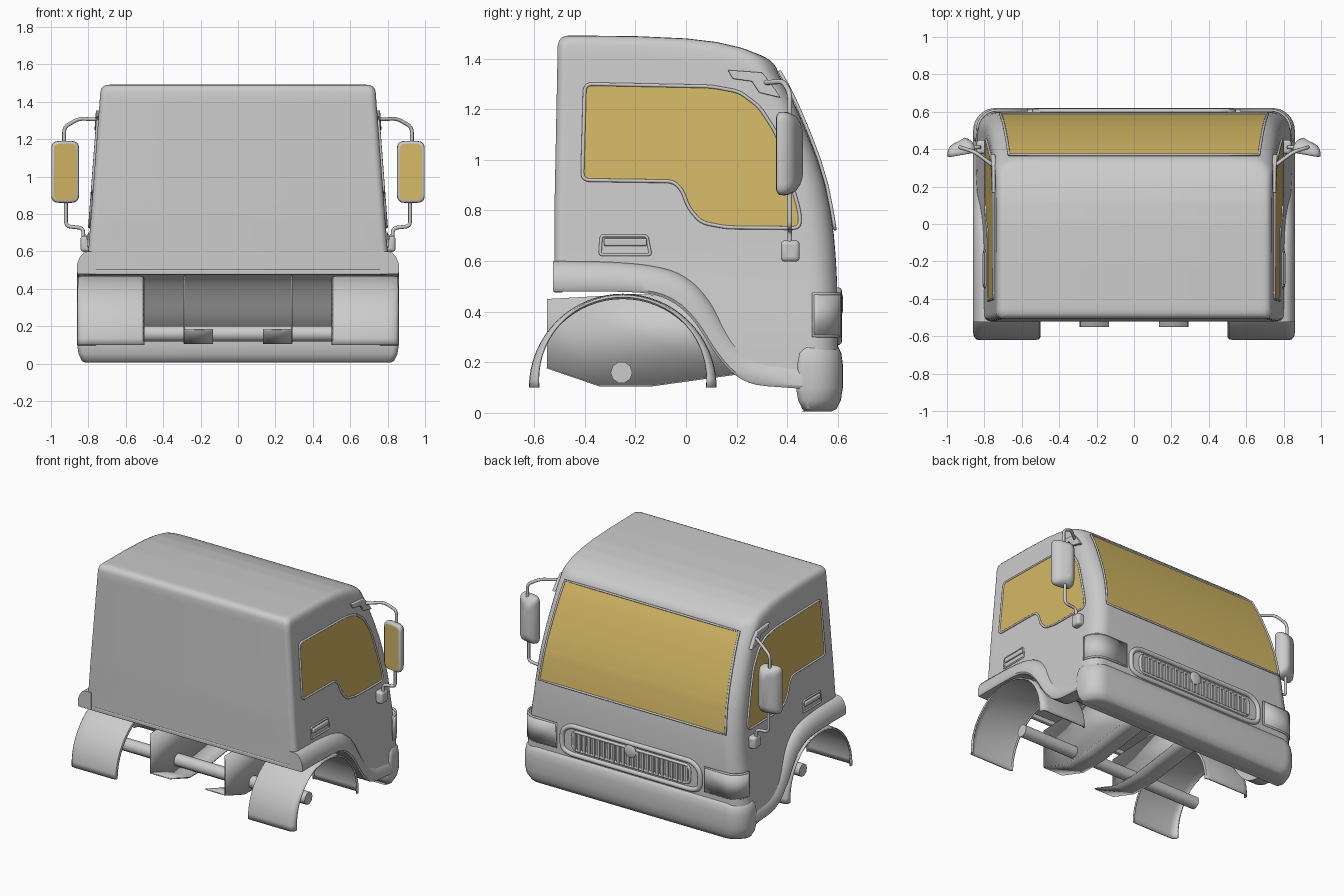
import bpy, bmesh, math
from mathutils import Vector

if "Cube" in bpy.data.objects:
    bpy.data.objects.remove(bpy.data.objects["Cube"])

glass = bpy.data.materials.new("yellow_glass")
glass.diffuse_color = (0.66, 0.48, 0.13, 1)
glass.use_nodes = True
glass.node_tree.nodes["Principled BSDF"].inputs["Base Color"].default_value = glass.diffuse_color
lerp = lambda a, b, t: a + (b - a) * t


def table(tab, v):
    """Linear interpolation in a list of (key, value)."""
    if v <= tab[0][0]:
        return tab[0][1]
    for (a, p), (b, q) in zip(tab, tab[1:]):
        if v <= b:
            return lerp(p, q, (v - a) / (b - a))
    return tab[-1][1]


def mesh(name, verts, faces, mat=None, mirror=False, bevel=0, solid=0, angle=35):
    me = bpy.data.meshes.new(name)
    me.from_pydata(verts, [], faces)
    bm = bmesh.new()
    bm.from_mesh(me)
    bmesh.ops.recalc_face_normals(bm, faces=bm.faces)
    bm.to_mesh(me)
    bm.free()
    me.polygons.foreach_set("use_smooth", [True] * len(me.polygons))
    me.set_sharp_from_angle(angle=math.radians(angle))
    ob = bpy.data.objects.new(name, me)
    bpy.context.collection.objects.link(ob)
    if mat:
        me.materials.append(mat)
    if solid:
        m = ob.modifiers.new("solid", 'SOLIDIFY')
        m.thickness, m.offset = solid, 0
    if bevel:
        m = ob.modifiers.new("bevel", 'BEVEL')
        m.width, m.segments = bevel, 4
    if mirror:
        ob.modifiers.new("mirror", 'MIRROR')
    return ob


def sheet(name, rows, close=False, caps=False, **kw):
    """Skin rows of points; optionally close each row and cap both ends."""
    n = len(rows[0])
    faces = [(r * n + i, r * n + (i + 1) % n, (r + 1) * n + (i + 1) % n, (r + 1) * n + i)
             for r in range(len(rows) - 1) for i in range(n if close else n - 1)]
    if caps:
        faces += [tuple(range(n)), tuple(range((len(rows) - 1) * n, len(rows) * n))]
    return mesh(name, [p for r in rows for p in r], faces, **kw)


def shell(name, halves, **kw):
    """Symmetric closed loft from right-half rings, capped by left-right strips."""
    m = len(halves[0])
    n, verts, faces = 2 * m, [], []
    for h in halves:
        verts += h + [(-x, y, z) for x, y, z in reversed(h)]
    for r in range(len(halves) - 1):
        faces += [(r * n + i, r * n + (i + 1) % n, (r + 1) * n + (i + 1) % n, (r + 1) * n + i) for i in range(n)]
    for b in (0, (len(halves) - 1) * n):
        faces += [(b + i, b + i + 1, b + n - 2 - i, b + n - 1 - i) for i in range(m - 1)]
    return mesh(name, verts, faces, **kw)


def box(name, c, s, bevel=0.01, **kw):
    v = [(c[0] + i * s[0] / 2, c[1] + j * s[1] / 2, c[2] + k * s[2] / 2)
         for i in (-1, 1) for j in (-1, 1) for k in (-1, 1)]
    f = [(0, 1, 3, 2), (4, 6, 7, 5), (0, 4, 5, 1), (2, 3, 7, 6), (0, 2, 6, 4), (1, 5, 7, 3)]
    return mesh(name, v, f, bevel=bevel, **kw)


def tube(name, pts, r, cyclic=False, sides=(1, -1)):
    for s in sides:
        cu = bpy.data.curves.new(name, 'CURVE')
        cu.dimensions, cu.bevel_depth, cu.bevel_resolution, cu.use_fill_caps = '3D', r, 3, True
        sp = cu.splines.new('POLY')
        sp.points.add(len(pts) - 1)
        for p, q in zip(sp.points, pts):
            p.co = (s * q[0], q[1], q[2], 1)
        sp.use_cyclic_u = cyclic
        bpy.context.collection.objects.link(bpy.data.objects.new(name, cu))


def rounded(pts, r, cyclic=True, n=5):
    """Replace the corners of a path by small arcs."""
    P, out = [Vector(p) for p in pts], []
    for i, p in enumerate(P):
        if not cyclic and i in (0, len(P) - 1):
            out.append(p)
            continue
        a, b = P[i - 1] - p, P[(i + 1) % len(P)] - p
        a = p + a.normalized() * min(r, a.length * .45)
        b = p + b.normalized() * min(r, b.length * .45)
        out += [a.lerp(p, k / n).lerp(p.lerp(b, k / n), k / n) for k in range(n + 1)]
    return out


def outline(yb, yf, rb, rf, n=34):
    """Right half of a plan outline as (inset from side, y), back to front."""
    q = [math.pi / 2 * k / 8 for k in range(9)]
    back = [(rb * (1 - math.sin(a)), yb + rb * (1 - math.cos(a))) for a in q]
    side = [(0, lerp(yb + rb, yf - rf, k / n)) for k in range(1, n)]
    return back + side + [(rf * (1 - math.cos(a)), yf - rf * (1 - math.sin(a))) for a in q]


# Cab shape: half width and front position by height, roof and sill height by y
width = lambda z: table([(0, .86), (.3, .84), (.6, .80), (1.5, .7325)], z)
front = lambda z: table([(.27, .6), (.55, .597), (.72, .583), (.8, .57), (.9, .55), (1.0, .52),
                         (1.1, .482), (1.2, .44), (1.28, .402), (1.345, .365)], z)
roof = lambda y: table([(-.5, 1.492), (-.2, 1.489), (0, 1.48), (.12, 1.466), (.22, 1.443), (.3, 1.412), (.36, 1.38)], y)
sill = lambda y: table([(-.1, .5), (-.03, .48), (.03, .44), (.1, .35), (.17, .24), (.25, .16), (.32, .13), (.44, .12)], y)
RB, RF = .035, .1

# Cab body
rings = []
base = outline(-.52, .6, RB, RF)
top = outline(-.507, .365, RB, RF)
for k in range(7):
    t = k / 7
    zs = [lerp(sill(b[1]), .8, t) for b in base]
    o = outline(-.52, front(lerp(.12, .8, t)), RB, RF)
    rings.append([(width(z) - d, y, z) for (d, y), z in zip(o, zs)])
for k in range(15):
    t = k / 14
    zs = [lerp(.8, roof(b[1]) - .04, t) for b in top]
    o = outline(lerp(-.52, -.507, t), front(lerp(.8, 1.345, t)), RB, RF)
    rings.append([(width(z) - d, y, z) for (d, y), z in zip(o, zs)])
for e, dz in ((.005, .022), (.015, .009), (.03, .002), (.05, 0)):
    o = outline(-.507 + e, .365 - e, RB, RF)
    rings.append([(width(1.46) - e - d, y, roof(y) - dz) for d, y in o])
shell("cab_body", rings, angle=40)

# Windscreen with its seal
rows = []
for k in range(25):
    z = lerp(.725, 1.345, k / 24)
    a = width(z) - RF + .025
    rows.append([(a * i / 4, front(z) + .006, z + .002) for i in range(-4, 5)])
sheet("windscreen", rows, mat=glass)
tube("windscreen_seal", [r[0] for r in rows] + rows[-1][1:] + [r[-1] for r in rows[-2::-1]] + rows[0][-2:0:-1],
     .007, True, sides=(1,))

# Side windows with seals
win = [(-.40, 1.3), (-.41, .92), (-.05, .915), (-.015, .88), (.01, .81), (.06, .752), (.16, .733), (.45, .73),
       (.45, .79), (.40, .97), (.355, 1.11), (.29, 1.21), (.21, 1.27), (.1, 1.29)]
win = [(p.x, p.y) for p in rounded(win, .03)]
pane = [(width(z) + .004, y, z) for y, z in win]
mesh("side_window", pane, [tuple(range(len(pane)))], mat=glass, mirror=True)
tube("side_window_seal", pane, .007, True)

# Flared wheel arch trim along the sill
upper = [(-.525, .6), (-.3, .597), (-.15, .585), (-.04, .56), (.04, .51), (.1, .44), (.16, .34), (.22, .26), (.3, .222), (.46, .205)]
lower = [(-.525, .48), (-.3, .48), (-.16, .475), (-.08, .455), (-.01, .41), (.05, .34), (.11, .24), (.18, .155), (.26, .11), (.46, .095)]
sect = [(.76, 0), (.805, 0), (.825, .06), (.845, .25), (.86, .55), (.862, .9), (.855, 1), (.76, 1)]
path = list(zip(rounded([(*p, 0) for p in upper], .06, False, 3), rounded([(*p, 0) for p in lower], .06, False, 3)))
rows = [[(x, *u.lerp(l, t).xy) for x, t in sect] for u, l in path]
sheet("arch_trim", rows, close=True, caps=True, mirror=True)
box("rear_sill", (0, -.505, .49), (1.6, .035, .03), bevel=.008)

# Mudguards over the wheels
rows = []
for k in range(33):
    a = math.pi * k / 32
    lip = .33 + .032 * math.sin(a)
    rows.append([(x, -.25 + r * math.cos(a), .1 + r * math.sin(a)) for x, r in
                 ((.505, .352), (.51, .362), (.53, .366), (.81, .366), (.84, .364), (.852, lip * .4 + .216), (.855, lip))])
sheet("mudguard", rows, mirror=True, solid=.01, angle=50)

# Chassis rails: upright web plus bottom flange
rail = [(-.55, .18), (-.34, .108), (-.14, .108), (.2, .155), (.4, .2)]
web = [(.287, y, z) for y, z in rail + [(.2, .45), (-.2, .47), (-.55, .45)]]
mesh("chassis_web", web, [tuple(range(len(web)))], mirror=True, solid=.008)
sheet("chassis_flange", [[(.135, y, z), (.29, y, z)] for y, z in rail], mirror=True, solid=.008)
tube("axle", [(-.72, -.255, .16), (.72, -.255, .16)], .043, sides=(1,))

# Front bumper: lower centre with raised ends
rings = []
for z, e in ((.005, .045), (.015, .025), (.05, .008), (.1, 0), (.19, 0), (.235, .006), (.26, .018), (.27, .035)):
    o = outline(.435 + e, .62 - e, .03, .12, 4)
    rings.append([(.86 - e - d, y, z if abs(.86 - e - d) > .5 else min(z, .2)) for d, y in o])
shell("bumper", rings, angle=50)

# Headlamps wrapping round the corners
w, yf = width(.38) + .008, .608
arc = [(w - d, y) for d, y in outline(-.5, yf, RB, .105)[-9:]] + [(.57, yf)]
sheet("headlamp", [[(x, y, z) for x, y in arc] for z in (.305, .47)], mirror=True, solid=.012)
tube("headlamp_rim", [(x, y, .305) for x, y in arc] + [(x, y, .47) for x, y in reversed(arc)], .007, True)
tube("headlamp_divider", [(.745, .602, .305), (.745, .602, .47)], .006)

# Grille: frame, upright slats and a plain round boss
frame = rounded([(-.53, .6, .31), (-.47, .6, .285), (.47, .6, .285), (.53, .6, .31), (.53, .6, .43),
                 (.47, .6, .48), (-.47, .6, .48), (-.53, .6, .43)], .04)
tube("grille_frame", frame, .017, True, sides=(1,))
inner = rounded([(-.45, .6, .32), (.45, .6, .32), (.45, .6, .445), (-.45, .6, .445)], .04)
tube("grille_inner_frame", inner, .01, True, sides=(1,))
for i in range(24):
    box("grille_slat", (lerp(-.43, .43, i / 23), .603, .382), (.018, .02, .12), bevel=0)
rows = [[(r * math.cos(a * math.pi / 12), y, .43 + r * math.sin(a * math.pi / 12)) for a in range(24)]
        for r, y in ((.045, .595), (.045, .613), (.035, .619), (.015, .621))]
sheet("grille_boss", rows, close=True, caps=True)

# Door handles
hx = width(.66)
handle = rounded([(width(z) + .002, y, z) for y, z in ((-.34, .625), (-.14, .625), (-.155, .70), (-.335, .70))], .012)
tube("handle_surround", handle, .006, True)
box("door_handle", (hx + .005, -.24, .675), (.018, .17, .03), bevel=.006, mirror=True)

# Mirrors: upper plate, arms, foot, housing and glass
plate = [(.165, 1.355), (.3, 1.345), (.33, 1.31), (.375, 1.245), (.29, 1.265), (.26, 1.31), (.185, 1.32)]
rows = [[(width(z) + d, y, z) for y, z in plate] for d in (-.01, .016)]
sheet("mirror_plate", rows, close=True, caps=True, mirror=True, bevel=.005)
tube("mirror_upper_arm", rounded([(.75, .31, 1.305), (.85, .385, 1.31), (.93, .41, 1.265), (.93, .41, 1.15)], .03, False), .01)
tube("mirror_lower_arm", rounded([(.92, .41, .9), (.92, .41, .735), (.828, .41, .725), (.825, .41, .65)], .025, False), .01)
box("mirror_foot", (.812, .412, .64), (.06, .075, .085), bevel=.018, mirror=True)
rows = []
for y, e in ((.365, .008), (.37, .002), (.385, 0), (.405, .004), (.425, .016), (.44, .036), (.447, .055)):
    x0, x1, z0, z1 = .85 + e, .998 - e, .86 + e, 1.19 - e
    rows.append([tuple(p) for p in rounded([(x0, y + .015, z0), (x1, y - .008, z0), (x1, y - .008, z1), (x0, y + .015, z1)], .04)])
sheet("mirror_housing", rows, close=True, caps=True, mirror=True, angle=50)
face = rounded([(.864, .373, .874), (.985, .355, .874), (.985, .355, 1.176), (.864, .373, 1.176)], .035)
mesh("mirror_glass", [tuple(p) for p in face], [tuple(range(len(face)))], mat=glass, mirror=True)
